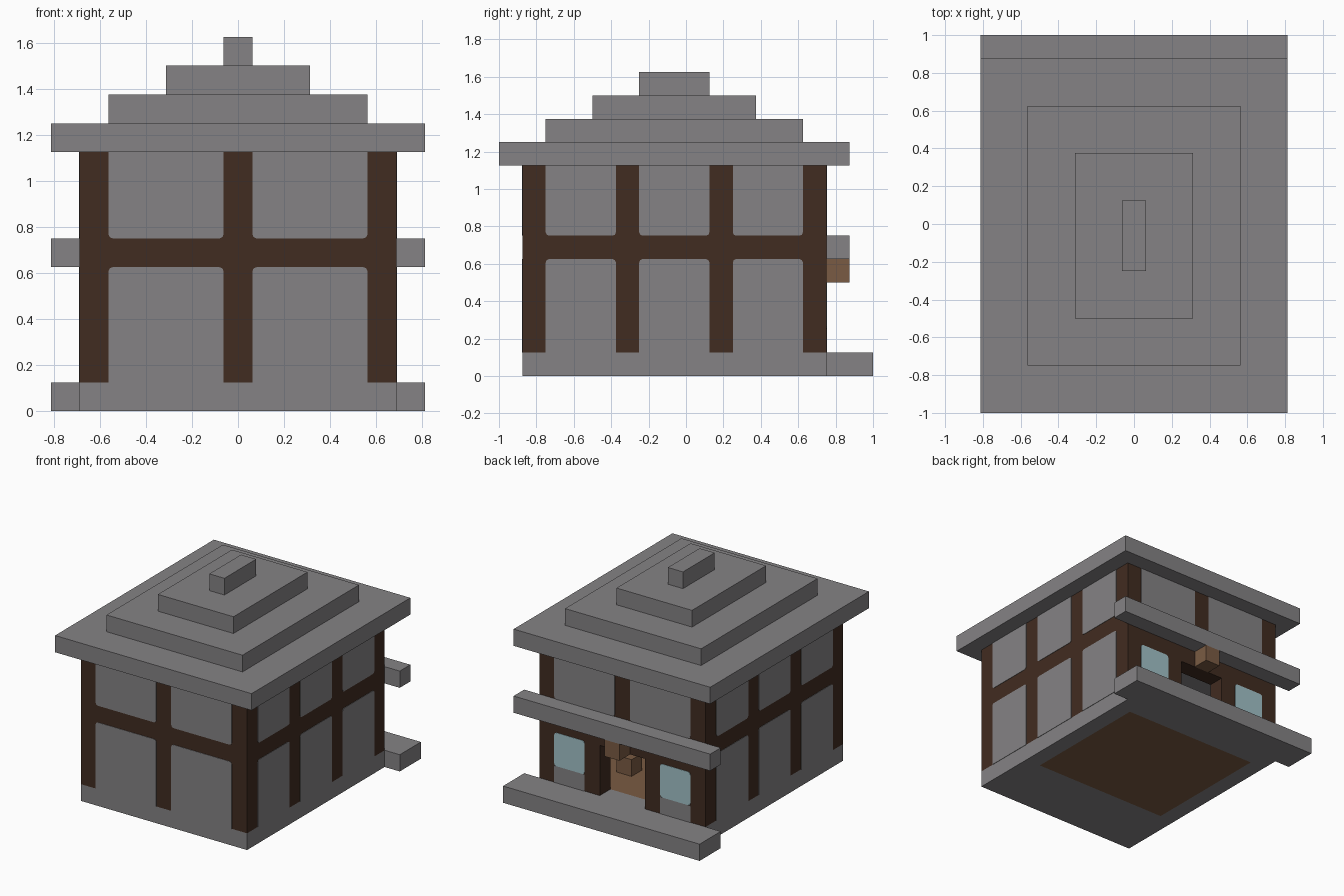
import bpy
import bmesh

cube = bpy.data.objects.get("Cube")
if cube:
    bpy.data.objects.remove(cube, do_unlink=True)

U = 0.125      # building block size
T = 0.003      # how far painted plates stand proud


def material(name, rgb):
    m = bpy.data.materials.new(name)
    m.use_nodes = True
    color = (*rgb, 1)
    m.diffuse_color = color
    bsdf = next(n for n in m.node_tree.nodes if n.type == "BSDF_PRINCIPLED")
    bsdf.inputs["Base Color"].default_value = color
    return m


stone = material("grey stone", (0.233, 0.226, 0.233))
timber = material("dark timber", (0.053, 0.025, 0.015))
plank = material("light plank", (0.195, 0.105, 0.056))
glass = material("pale blue glass", (0.36, 0.54, 0.58))


def box(name, x, y, z, mat, round_axis=None, round_at=(), lining=None):
    """Box from ranges; can round edges along one axis and line its inward face."""
    bm = bmesh.new()
    bmesh.ops.create_cube(bm, size=1)
    for v in bm.verts:
        for i, (lo, hi) in enumerate((x, y, z)):
            v.co[i] = lo if v.co[i] < 0 else hi
    if round_axis is not None:
        picked = [e for e in bm.edges
                  if abs((e.verts[0].co - e.verts[1].co)[round_axis]) > 1e-5
                  and all(abs(e.verts[0].co[i] - e.verts[1].co[i]) < 1e-5
                          for i in range(3) if i != round_axis)
                  and any(abs(e.verts[0].co.z - h) < 1e-5 for h in round_at)]
        bmesh.ops.bevel(bm, geom=picked, offset=0.018, segments=2,
                        profile=0.5, affect="EDGES")
    bm.normal_update()
    mesh = bpy.data.meshes.new(name)
    mesh.materials.append(mat)
    if lining:
        axis, sign = lining
        mesh.materials.append(stone)
        for f in bm.faces:
            if f.normal[axis] * sign > 0.9:
                f.material_index = 1
    bm.to_mesh(mesh)
    bm.free()
    obj = bpy.data.objects.new(name, mesh)
    bpy.context.collection.objects.link(obj)
    return obj


# Main levels
W, FRONT, BACK = 5.5 * U, -7 * U, 6 * U
IN = W - U
BASE, BAND, UPPER, EAVES = U, 5 * U, 6 * U, 9 * U
FLOOR_Y = (-3 * U, BACK - U)

# Foundation ring around the plank floor, and the doorstep
box("foundation_front", (-W, W), (FRONT, FLOOR_Y[0]), (0, BASE), stone)
box("foundation_back", (-W, W), (BACK - U, BACK), (0, BASE), stone)
for side, s in (("left", 1), ("right", -1)):
    box("foundation_" + side, sorted((s * IN, s * W)), FLOOR_Y, (0, BASE), stone)
box("plank_floor", (-IN, IN), FLOOR_Y, (0, BASE), plank)
box("doorstep", (-W - U, W + U), (BACK, BACK + 2 * U), (0, BASE), stone)

# Timber walls with a doorway in the back wall
box("front_wall", (-W, W), (FRONT, FRONT + U), (BASE, EAVES), timber, lining=(1, 1))
DOOR = 1.5 * U
for side, s in (("left", 1), ("right", -1)):
    box(side + "_wall", sorted((s * IN, s * W)), (FRONT + U, BACK - U),
        (BASE, EAVES), timber, lining=(0, -s))
    box("back_wall_" + side, sorted((s * DOOR, s * W)), (BACK - U, BACK),
        (BASE, EAVES), timber, lining=(1, -1))
box("door_lintel", (-DOOR, DOOR), (BACK - U, BACK), (4 * U, EAVES), timber, lining=(1, -1))
box("upper_floor", (-IN, IN), (FRONT + U, BACK - U), (BAND, UPPER), stone)

# Stone infill panels between the timbers
rows = (("lower", (BASE, BAND), (BAND,)), ("upper", (UPPER, EAVES), (UPPER,)))
for row, z, rounded in rows:
    for side, s in (("left", 1), ("right", -1)):
        span = sorted((s * U / 2, s * IN))
        box(f"front_{row}_panel_{side}", span, (FRONT - T, FRONT + T), z, stone, 1, rounded)
        if row == "upper":
            box("back_upper_panel_" + side, span, (BACK - T, BACK + T), z, stone, 1, rounded)
        face = sorted((s * (W - T), s * (W + T)))
        for i, (y0, y1) in enumerate(((-6, -3), (-2, 1), (2, 5))):
            box(f"{side}_{row}_panel_{i + 1}", face, (y0 * U, y1 * U), z, stone, 0, rounded)

# Windows with stone below
for side, s in (("left", 1), ("right", -1)):
    span = sorted((s * 2.5 * U, s * IN))
    box("window_" + side, span, (BACK - T, BACK + T), (2 * U, 4 * U), glass, 1, (2 * U, 4 * U))
    box("window_apron_" + side, span, (BACK - T, BACK + T), (BASE, 2 * U), stone)

# Awning, hanging block and the stool inside the door
box("awning", (-W - U, W + U), (BACK, BACK + U), (BAND, UPPER), stone)
box("hanging_block", (-U / 2, U / 2), (BACK, BACK + U), (4 * U, BAND), plank)
box("stool", (1.5 * U, 2.5 * U), (2 * U, 3 * U), (BASE, 2 * U), plank)

# Stepped roof, each tier two blocks smaller per side
for i in range(4):
    half = W + U - 2 * U * i
    box(f"roof_tier_{i + 1}", (-half, half), (FRONT - U + 2 * U * i, BACK + U - 2 * U * i),
        (EAVES + U * i, EAVES + U * (i + 1)), stone)
